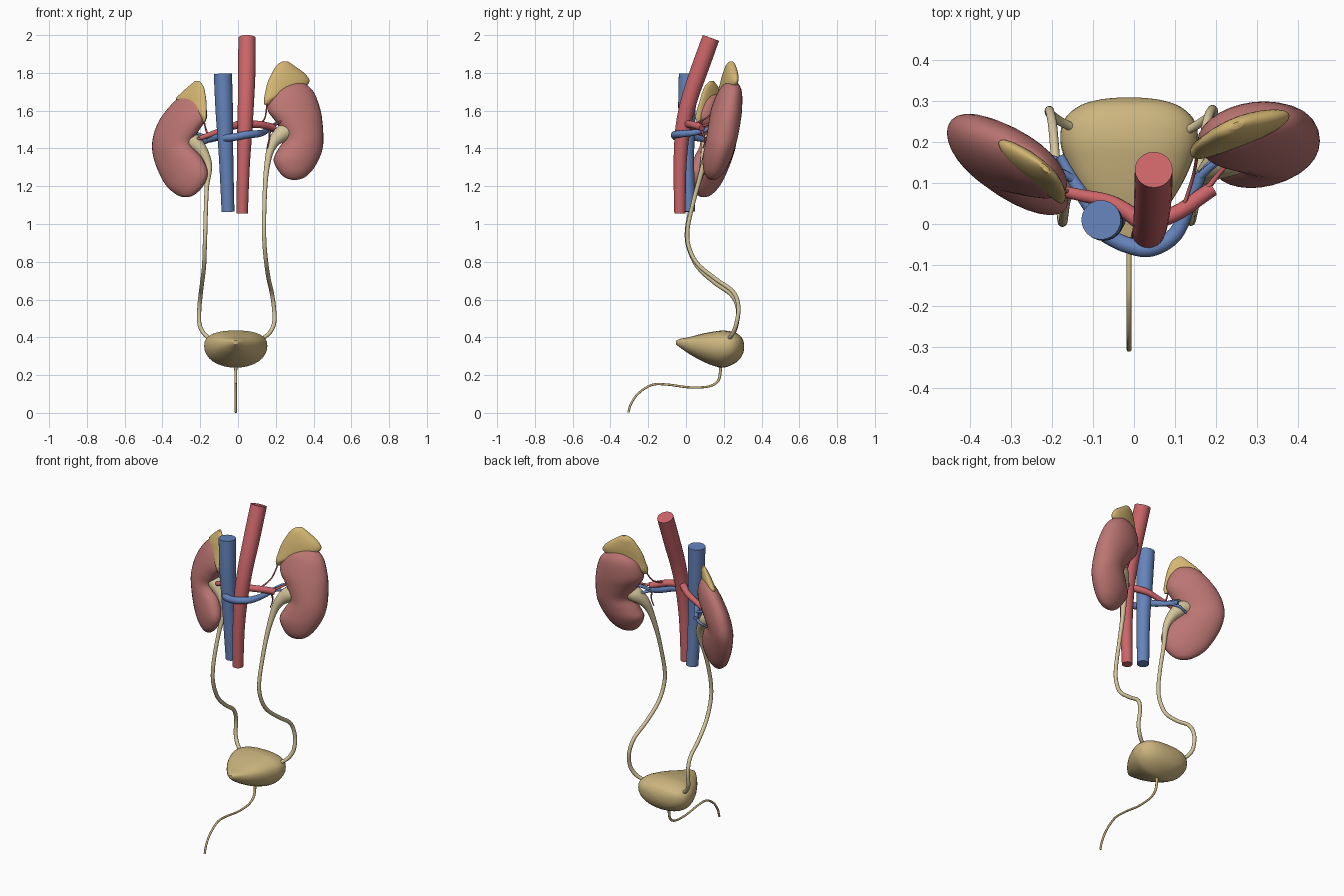
import bpy, bmesh, math
from mathutils import Vector


def material(name, rgb):
    m = bpy.data.materials.new(name)
    m.diffuse_color = (*rgb, 1)
    return m


RED = material("artery_red", (0.60, 0.13, 0.14))
BLUE = material("vein_blue", (0.13, 0.23, 0.50))
KIDNEY = material("kidney_pink", (0.50, 0.18, 0.17))
GLAND = material("gland_yellow", (0.66, 0.47, 0.17))
TAN = material("bladder_tan", (0.60, 0.46, 0.21))
CREAM = material("ureter_cream", (0.66, 0.56, 0.33))


def spline(rows, steps):
    """Catmull-Rom through rows of numbers."""
    out = []
    for i in range(len(rows) - 1):
        p = [rows[max(i - 1, 0)], rows[i], rows[i + 1], rows[min(i + 2, len(rows) - 1)]]
        for s in range(steps):
            t = s / steps
            out.append([b + 0.5 * t * (c - a + t * (2*a - 5*b + 4*c - d + t * (3*(b - c) + d - a)))
                        for a, b, c, d in zip(*p)])
    return out + [list(rows[-1])]


def skin(name, rings, mat):
    """Bridge closed rings and cap both ends."""
    bm = bmesh.new()
    vs = [[bm.verts.new(p) for p in r] for r in rings]
    n = len(rings[0])
    for a, b in zip(vs, vs[1:]):
        for i in range(n):
            j = (i + 1) % n
            bm.faces.new((a[i], a[j], b[j], b[i]))
    bm.faces.new(vs[0])
    bm.faces.new(vs[-1])
    bmesh.ops.recalc_face_normals(bm, faces=bm.faces)
    for f in bm.faces:
        f.smooth = True
    me = bpy.data.meshes.new(name)
    bm.to_mesh(me)
    bm.free()
    me.set_sharp_from_angle(angle=math.radians(50))
    me.materials.append(mat)
    ob = bpy.data.objects.new(name, me)
    bpy.context.collection.objects.link(ob)
    return ob


def tube(name, path, mat, sides=14, steps=6):
    """Round tube through (x, y, z, radius) points."""
    rows = spline(path, steps)
    pts = [Vector(r[:3]) for r in rows]
    u, rings = None, []
    for i, p in enumerate(pts):
        t = (pts[min(i + 1, len(pts) - 1)] - pts[max(i - 1, 0)]).normalized()
        u = t.orthogonal() if u is None else u - t * u.dot(t)
        u.normalize()
        v = t.cross(u)
        rings.append([p + rows[i][3] * (u * math.cos(a) + v * math.sin(a))
                      for a in (2 * math.pi * k / sides for k in range(sides))])
    return skin(name, rings, mat)


def slab(name, slices, mat, xc, yc, zc, yaw, tilt, steps=5, sides=28):
    """Horizontal slices (z, x0, x1, half depth); the middle plane leans by yaw and tilt."""
    rings = []
    for z, x0, x1, d in spline(slices, steps):
        ring = []
        for k in range(sides):
            a = 2 * math.pi * k / sides
            x = (x0 + x1) / 2 + (x1 - x0) / 2 * math.cos(a)
            ring.append((x, yc + yaw * (x - xc) + tilt * (z - zc) + d * math.sin(a), z))
        rings.append(ring)
    return skin(name, rings, mat)


# kidneys
slab("kidney_left", [
    (1.762, .275, .30, .008), (1.75, .235, .345, .03), (1.70, .175, .40, .062),
    (1.61, .155, .435, .08), (1.54, .20, .447, .083), (1.46, .245, .452, .082),
    (1.40, .215, .448, .08), (1.34, .188, .427, .074), (1.28, .215, .39, .055),
    (1.245, .25, .35, .03), (1.233, .29, .31, .008)], KIDNEY, .31, .195, 1.5, .12, .2)
slab("kidney_right", [
    (1.69, -.255, -.235, .008), (1.678, -.30, -.20, .03), (1.63, -.355, -.172, .058),
    (1.56, -.41, -.165, .074), (1.49, -.442, -.21, .08), (1.42, -.455, -.245, .08),
    (1.35, -.447, -.19, .079), (1.27, -.418, -.16, .072), (1.20, -.378, -.185, .055),
    (1.155, -.325, -.23, .03), (1.142, -.29, -.265, .008)], KIDNEY, -.31, .15, 1.42, -.5, .14)

# adrenal glands
slab("adrenal_gland_left", [
    (1.86, .235, .265, .008), (1.84, .205, .295, .022), (1.79, .175, .36, .032),
    (1.745, .155, .375, .034), (1.70, .145, .30, .032), (1.66, .137, .20, .026),
    (1.63, .14, .165, .01)], GLAND, .26, .225, 1.74, .3, .15)
slab("adrenal_gland_right", [
    (1.757, -.228, -.205, .008), (1.73, -.26, -.183, .02), (1.69, -.305, -.173, .03),
    (1.655, -.328, -.168, .032), (1.61, -.26, -.166, .03), (1.57, -.205, -.167, .024),
    (1.54, -.185, -.172, .008)], GLAND, -.25, .14, 1.66, -.7, .2)

# great vessels
tube("aorta", [(.048, .132, 1.985, .046), (.046, .065, 1.80, .046), (.042, .015, 1.65, .043),
               (.036, -.017, 1.5, .04), (.028, -.032, 1.3, .034), (.022, -.032, 1.055, .03)],
     RED, 24)
tube("vena_cava", [(-.08, .01, 1.795, .048), (-.073, .005, 1.6, .046),
                   (-.063, .005, 1.35, .038), (-.053, .015, 1.065, .034)], BLUE, 24)

# renal arteries and branches
tube("renal_artery_left", [(.04, 0, 1.53, .02), (.11, .03, 1.527, .019),
                           (.16, .065, 1.518, .019), (.19, .085, 1.51, .018)], RED)
tube("renal_artery_right", [(.03, -.005, 1.535, .022), (-.05, .05, 1.51, .018),
                            (-.13, .07, 1.48, .015), (-.20, .085, 1.455, .013)], RED)
for name, path in {
    "left_upper": [(.17, .075, 1.515, .008), (.205, .12, 1.53, .006), (.25, .17, 1.56, .005)],
    "left_lower": [(.17, .075, 1.51, .007), (.165, .10, 1.45, .004), (.155, .09, 1.40, .003)],
    "left_gland": [(.12, .04, 1.53, .005), (.145, .12, 1.57, .004), (.155, .18, 1.66, .004)],
    "right_upper": [(-.16, .08, 1.47, .006), (-.175, .08, 1.52, .004), (-.18, .09, 1.57, .004)],
    "right_lower": [(-.19, .085, 1.455, .01), (-.22, .10, 1.45, .007), (-.26, .13, 1.44, .005)],
}.items():
    tube("artery_branch_" + name, path, RED, 8)

# renal veins and branches
tube("renal_vein_left", [(-.07, -.025, 1.455, .02), (-.02, -.05, 1.46, .02), (.04, -.06, 1.472, .02),
                         (.10, -.025, 1.477, .019), (.135, .05, 1.485, .016),
                         (.165, .125, 1.505, .013)], BLUE)
tube("renal_vein_right", [(-.08, .01, 1.47, .02), (-.115, .055, 1.457, .018),
                          (-.15, .11, 1.445, .014), (-.18, .165, 1.44, .011)], BLUE)
for name, path in {
    "left_upper": [(.16, .115, 1.505, .011), (.20, .15, 1.53, .009), (.25, .18, 1.54, .007)],
    "left_lower": [(.16, .115, 1.50, .01), (.20, .16, 1.49, .008), (.26, .19, 1.46, .006)],
    "right_upper": [(-.15, .11, 1.45, .011), (-.19, .13, 1.47, .008), (-.25, .13, 1.49, .006)],
    "right_lower": [(-.16, .13, 1.44, .011), (-.20, .16, 1.42, .008), (-.26, .15, 1.40, .006)],
}.items():
    tube("vein_branch_" + name, path, BLUE, 8)

# ureters, each starting in the funnel of the renal pelvis
tube("ureter_left", [
    (.27, .175, 1.495, .045), (.23, .16, 1.475, .045), (.19, .135, 1.435, .031),
    (.165, .11, 1.37, .019), (.147, .075, 1.25, .013), (.14, .035, 1.1, .011),
    (.138, .008, .97, .011), (.141, .015, .88, .011), (.15, .06, .79, .011),
    (.162, .155, .71, .011), (.178, .25, .64, .011), (.19, .278, .56, .011),
    (.192, .268, .48, .011), (.168, .25, .425, .011), (.125, .225, .39, .01)], CREAM)
tube("ureter_right", [
    (-.265, .13, 1.45, .045), (-.225, .12, 1.425, .042), (-.18, .105, 1.37, .028),
    (-.155, .09, 1.30, .018), (-.165, .06, 1.2, .012), (-.17, .025, 1.08, .011),
    (-.173, .005, .97, .011), (-.176, .012, .88, .011), (-.18, .06, .775, .011),
    (-.19, .15, .69, .011), (-.198, .24, .625, .011), (-.205, .275, .55, .011),
    (-.204, .268, .47, .011), (-.18, .25, .42, .011), (-.14, .23, .385, .01)], CREAM)

# bladder: upright slices (y, half width, bottom, top) run front to back
rings = []
for y, w, z0, z1 in spline([
        (-.052, .012, .362, .383), (-.03, .035, .345, .392), (.02, .078, .31, .402),
        (.09, .125, .272, .420), (.15, .153, .248, .431), (.20, .167, .24, .436),
        (.25, .160, .258, .428), (.285, .125, .285, .41), (.302, .075, .315, .385),
        (.308, .02, .34, .36)], 5):
    ring = []
    for k in range(32):
        c, s = math.cos(math.tau * k / 32), math.sin(math.tau * k / 32)
        e = 0.8 if s > 0 else 0.95
        mid = z0 + (z1 - z0) * .58
        h = (z1 - mid) if s > 0 else (mid - z0)
        ring.append((-.012 + w * math.copysign(abs(c) ** e, c), y,
                     mid + h * math.copysign(abs(s) ** e, s)))
    rings.append(ring)
skin("bladder", rings, TAN)

# urethra
tube("urethra", [(-.012, y, z, r) for y, z, r in [
    (.18, .26, .012), (.182, .225, .008), (.17, .17, .007), (.12, .14, .006), (.02, .135, .006),
    (-.10, .15, .006), (-.18, .148, .006), (-.25, .105, .006), (-.29, .05, .006),
    (-.305, .002, .006)]], TAN, 10)
